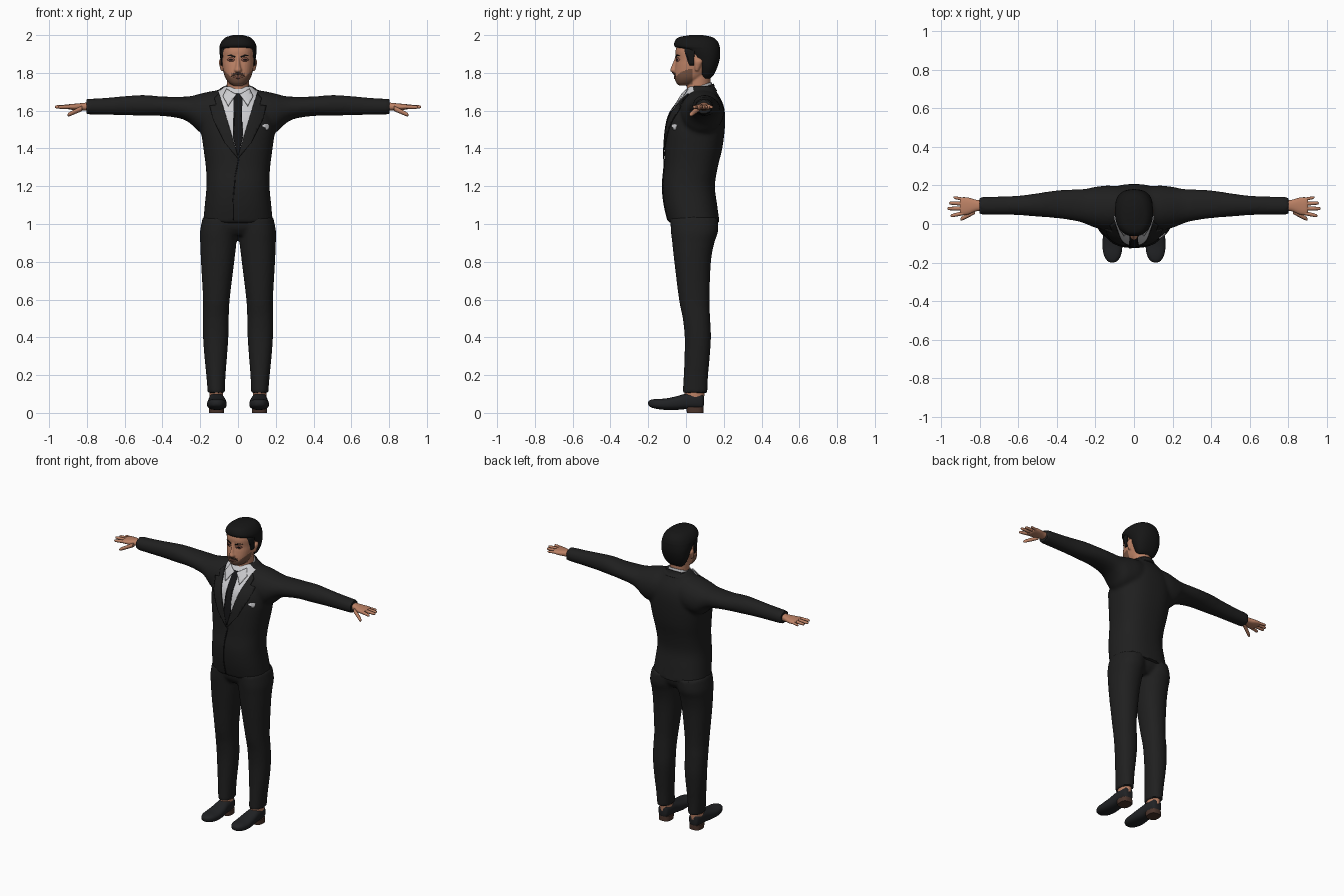
import bpy, bmesh, math
from mathutils import Vector
from mathutils.bvhtree import BVHTree

if "Cube" in bpy.data.objects:
    bpy.data.objects.remove(bpy.data.objects["Cube"])


def material(name, *rgb):
    m = bpy.data.materials.new(name)
    m.diffuse_color = (*rgb, 1)
    m.use_nodes = True
    m.node_tree.nodes["Principled BSDF"].inputs["Base Color"].default_value = m.diffuse_color
    return m


SUIT = material("charcoal suit", .014, .014, .014)
TIE = material("black tie", .008, .008, .009)
SHIRT = material("white shirt", .6, .6, .62)
SKIN = material("skin", .50, .22, .13)
BEARD = material("brown stubble", .19, .09, .055)
LIP = material("dark skin", .27, .10, .07)
HAIR = material("black hair", .008, .008, .008)
SHOE = material("shoe leather", .015, .016, .018)
HEEL = material("brown heel", .07, .035, .025)


def add_object(name, bm, mat, mirror=False):
    bmesh.ops.recalc_face_normals(bm, faces=bm.faces)
    me = bpy.data.meshes.new(name)
    bm.to_mesh(me)
    bm.free()
    me.materials.append(mat)
    ob = bpy.data.objects.new(name, me)
    bpy.context.collection.objects.link(ob)
    if mirror:
        ob.modifiers.new("mirror", 'MIRROR').use_mirror_merge = False
    return ob


def loft(bm, axis, rows, power=2.0, n=32, sub=4, tilt=0, cap=True, flip=1):
    """Rows of (position, low, high, low, high) extents, smoothed into a closed tube."""
    pts = []
    for i in range(len(rows) - 1):
        p0, p1, p2, p3 = (rows[max(0, min(len(rows) - 1, i + k))] for k in (-1, 0, 1, 2))
        for s in range(sub):
            t = s / sub
            pts.append([b + .5 * t * (c - a + t * (2*a - 5*b + 4*c - d + t * (3*(b - c) + d - a)))
                        for a, b, c, d in zip(p0, p1, p2, p3)])
    pts.append(rows[-1])
    rings = []
    for t, a0, a1, b0, b1 in pts:
        ring = []
        for k in range(n):
            ang = 2 * math.pi * k / n
            c, s = math.cos(ang), math.sin(ang)
            a = (a0 + a1) / 2 + (a1 - a0) / 2 * math.copysign(abs(c) ** (2 / power), c)
            db = (b1 - b0) / 2 * math.copysign(abs(s) ** (2 / power), s)
            b, h = (b0 + b1) / 2 + db, t + tilt * db
            co = {'x': (h, a, b), 'y': (a, h, b), 'z': (a, b, h)}[axis]
            ring.append(bm.verts.new((co[0] * flip, co[1], co[2])))
        rings.append(ring)
    for r, q in zip(rings, rings[1:]):
        for k in range(n):
            bm.faces.new((r[k], r[k - 1], q[k - 1], q[k]))
    if cap:
        bm.faces.new(rings[0])
        bm.faces.new(rings[-1])


def sym(rows):
    return [(z, -w, w, lo, hi) for z, w, lo, hi in rows]


def fuse(ob, voxel, smooth):
    """Merge overlapping volumes into one soft skin; return its surface tree."""
    m = ob.modifiers.new("merge", 'REMESH')
    m.mode, m.voxel_size = 'VOXEL', voxel
    m = ob.modifiers.new("soften", 'SMOOTH')
    m.factor, m.iterations = .5, smooth
    dg = bpy.context.evaluated_depsgraph_get()
    mat = ob.data.materials[0]
    me = bpy.data.meshes.new_from_object(ob.evaluated_get(dg))
    ob.modifiers.clear()
    ob.data = me
    me.materials.clear()
    me.materials.append(mat)
    bm = bmesh.new()
    bm.from_mesh(me)
    tree = BVHTree.FromBMesh(bm)
    bm.free()
    return tree


def plate(name, outline, tree, mat, mirror=True, lift=.003, step=.015, side=False):
    """Thin patch of an outline, laid on a surface from the front or the side."""
    bm = bmesh.new()
    bm.faces.new([bm.verts.new((u, 0, v)) for u, v in outline])
    bmesh.ops.triangulate(bm, faces=bm.faces)
    for ax, no in ((0, (1, 0, 0)), (1, (0, 0, 1))):
        lo, hi = min(p[ax] for p in outline), max(p[ax] for p in outline)
        for k in range(1, int((hi - lo) / step) + 1):
            bmesh.ops.bisect_plane(bm, geom=bm.verts[:] + bm.edges[:] + bm.faces[:],
                                   plane_co=Vector(no) * (lo + k * step), plane_no=no)
    ray = Vector((-1, 0, 0)) if side else Vector((0, 1, 0))
    for v in bm.verts:
        start = Vector((1, v.co.x, v.co.z)) if side else Vector((v.co.x, -1, v.co.z))
        hit = tree.ray_cast(start, ray)[0] or tree.find_nearest(start + ray)[0]
        v.co = hit - ray * lift
    ob = add_object(name, bm, mat, mirror)
    m = ob.modifiers.new("thickness", 'SOLIDIFY')
    m.thickness, m.offset = .006, 0
    return ob


# Jacket: torso and both sleeves fused
bm = bmesh.new()
loft(bm, 'z', sym([(1.005, .185, -.092, .178), (1.1, .176, -.115, .165), (1.2, .167, -.125, .153),
                   (1.3, .170, -.116, .168), (1.4, .183, -.112, .192), (1.5, .195, -.104, .205),
                   (1.58, .185, -.085, .207), (1.64, .16, -.045, .195), (1.69, .12, -.012, .168),
                   (1.73, .08, .015, .145)]), 2.4, 48)
for f in (1, -1):
    loft(bm, 'x', [(.05, -.01, .19, 1.49, 1.71), (.13, -.03, .2, 1.48, 1.705), (.2, -.02, .193, 1.485, 1.69),
                   (.25, 0, .183, 1.53, 1.677), (.3, .015, .18, 1.557, 1.674), (.4, .03, .175, 1.572, 1.675),
                   (.5, .038, .16, 1.573, 1.683), (.6, .046, .147, 1.576, 1.677), (.7, .048, .143, 1.578, 1.668),
                   (.803, .048, .142, 1.58, 1.662)], 2.1, flip=f)
jacket = add_object("jacket", bm, SUIT)
chest = fuse(jacket, .011, 5)

# Shirt opening: cut the V edges into the jacket and recolour the inside
bm = bmesh.new()
bm.from_mesh(jacket.data)
for s in (1, -1):
    bmesh.ops.bisect_plane(bm, geom=bm.verts[:] + bm.edges[:] + bm.faces[:],
                           plane_co=(0, 0, 1.36), plane_no=(s, 0, -.3))
jacket.data.materials.append(SHIRT)
for f in bm.faces:
    c = f.calc_center_median()
    f.material_index = int(abs(c.x) < .3 * (c.z - 1.36) and c.y < .04)
bm.to_mesh(jacket.data)
bm.free()

# Lapels, front edge, tie, collar wings, pocket square
plate("lapel", [(.0, 1.345), (.0, 1.36), (.09, 1.66), (.1, 1.69), (.125, 1.665), (.115, 1.63), (.15, 1.625),
                (.13, 1.55), (.07, 1.43)], chest, SUIT, lift=.005)
plate("front_edge", [(.0, 1.345), (-.018, 1.25), (-.028, 1.13), (-.025, 1.02), (-.02, 1.02), (-.022, 1.13),
                     (-.012, 1.25), (.006, 1.345)], chest, TIE, False, .001)
half = [(.02, 1.69), (.012, 1.65), (.024, 1.45), (.003, 1.365)]
plate("tie", half + [(-x, z) for x, z in reversed(half)], chest, TIE, False, .006)
plate("collar_wing", [(.01, 1.685), (.06, 1.715), (.08, 1.675), (.052, 1.625)], chest, SHIRT, lift=.008)
plate("pocket_square", [(.128, 1.525), (.145, 1.53), (.163, 1.526), (.16, 1.5), (.147, 1.497), (.145, 1.51),
                        (.13, 1.513)], chest, SHIRT, False)

# Collars around the neck
bm = bmesh.new()
loft(bm, 'z', sym([(1.675, .086, -.01, .145), (1.70, .074, -.006, .14), (1.728, .066, 0, .135)]),
     tilt=.36, cap=False)
ob = add_object("shirt_collar", bm, SHIRT)
ob.modifiers.new("thickness", 'SOLIDIFY').thickness = .006
bm = bmesh.new()
loft(bm, 'z', sym([(1.675, .11, -.012, .165), (1.695, .092, -.01, .153), (1.715, .08, -.008, .148)]),
     tilt=.36, cap=False)
bmesh.ops.delete(bm, geom=[f for f in bm.faces if f.calc_center_median().y < .02], context='FACES')
ob = add_object("jacket_collar", bm, SUIT)
ob.modifiers.new("thickness", 'SOLIDIFY').thickness = .006

# Trousers: hips and both legs fused
bm = bmesh.new()
loft(bm, 'z', sym([(.94, .1, -.045, .125), (.98, .16, -.075, .155), (1.04, .18, -.085, .165)]), 2.3)
for f in (1, -1):
    loft(bm, 'z', [(.105, .07, .16, -.018, .113), (.2, .066, .168, -.012, .117), (.3, .058, .178, -.008, .126),
                   (.4, .051, .185, -.007, .132), (.5, .049, .187, -.017, .128), (.6, .044, .185, -.037, .124),
                   (.8, .02, .196, -.062, .132), (.9, .008, .2, -.073, .15), (.96, .002, .201, -.08, .17),
                   (1.03, -.01, .188, -.083, .17)], 2.15, flip=f)
fuse(add_object("trousers", bm, SUIT), .01, 3)

# Ankles, shoes, heels
bm = bmesh.new()
loft(bm, 'z', [(.07, .078, .15, -.008, .095), (.13, .08, .15, -.008, .1)])
add_object("ankle", bm, SKIN, True)
bm = bmesh.new()
loft(bm, 'y', [(-.2, .105, .122, .044, .058), (-.19, .085, .14, .032, .068), (-.16, .067, .157, .022, .074),
               (-.11, .06, .164, .016, .076), (-.05, .062, .16, .016, .088), (0, .07, .156, .02, .102),
               (.05, .074, .153, .02, .106), (.085, .082, .146, .022, .103), (.094, .1, .13, .04, .09)], 2.5)
add_object("shoe", bm, SHOE, True)
bm = bmesh.new()
loft(bm, 'z', [(0, .074, .154, .005, .092), (.032, .074, .154, .0, .092)], 2.8, sub=1)
add_object("heel", bm, HEEL, True)

# Hands: palm, four fingers, thumb
bm = bmesh.new()
loft(bm, 'x', [(.77, .07, .12, 1.6, 1.645), (.82, .066, .126, 1.602, 1.641), (.86, .05, .137, 1.603, 1.637),
               (.895, .046, .138, 1.607, 1.634), (.905, .06, .125, 1.614, 1.628)], 2.4)
for p, q, r in (((.885, .057, 1.621), (.952, .042, 1.618), .011), ((.885, .081, 1.622), (.97, .08, 1.62), .011),
                ((.885, .105, 1.622), (.96, .109, 1.619), .0105), ((.88, .127, 1.62), (.937, .138, 1.617), .009),
                ((.825, .066, 1.612), (.902, .024, 1.577), .014)):
    rows = []
    for t, k in ((0, 1), (.5, .9), (.9, .75), (1, .3)):
        x, y, z = Vector(p).lerp(Vector(q), t)
        rows.append((x, y - r * k, y + r * k, z - r * k, z + r * k))
    loft(bm, 'x', rows, n=12, sub=3)
add_object("hand", bm, SKIN, True)

# Head: skull, nose, neck and ears fused, stubble coloured by rule
bm = bmesh.new()
loft(bm, 'z', sym([(1.733, .025, -.035, .02), (1.745, .045, -.05, .05), (1.77, .065, -.06, .09),
                   (1.8, .076, -.062, .12), (1.84, .084, -.057, .15), (1.87, .086, -.052, .16),
                   (1.92, .086, -.055, .16), (1.96, .072, -.035, .14), (1.985, .03, .02, .1)]), 2.3)
loft(bm, 'z', sym([(1.797, .01, -.065, -.03), (1.812, .021, -.084, -.03), (1.835, .014, -.077, -.03),
                   (1.87, .01, -.063, -.03), (1.895, .012, -.056, -.03)]), n=16)
loft(bm, 'z', sym([(1.64, .07, .0, .13), (1.7, .06, .003, .128), (1.8, .06, .01, .13)]))
for f in (1, -1):
    loft(bm, 'z', [(1.81, .075, .09, .05, .065), (1.83, .075, .096, .045, .075), (1.86, .075, .102, .045, .088),
                   (1.875, .075, .094, .055, .08)], n=16, flip=f)
head = add_object("head", bm, SKIN)
face = fuse(head, .0045, 3)
head.data.materials.append(BEARD)
for p in head.data.polygons:
    c = p.center
    top = 1.80 if abs(c.x) < .035 else 1.775 + 1.0 * (abs(c.x) - .035)
    p.material_index = int(1.738 < c.z < top and c.y < .035 and c.y > -.068)

# Facial features
plate("eye_lid", [(.016, 1.868), (.025, 1.88), (.045, 1.881), (.056, 1.87), (.045, 1.86), (.027, 1.86)],
      face, LIP, lift=-.001)
plate("eye", [(.026, 1.869), (.036, 1.875), (.046, 1.869), (.036, 1.864)], face, HAIR, lift=0)
plate("eyebrow", [(.014, 1.887), (.04, 1.898), (.062, 1.889), (.04, 1.89), (.015, 1.881)], face, HAIR, lift=0)
plate("moustache", [(0, 1.802), (.022, 1.799), (.037, 1.78), (.02, 1.787), (0, 1.79)], face, HEEL, lift=0)
plate("lips", [(0, 1.783), (.024, 1.777), (0, 1.768)], face, LIP, lift=0)
plate("sideburn", [(-.01, 1.93), (.045, 1.93), (.042, 1.84), (.018, 1.84), (.01, 1.88)], face, HAIR, side=True)

# Hair
bm = bmesh.new()
loft(bm, 'z', sym([(1.77, .05, .09, .128), (1.79, .068, .07, .147), (1.83, .085, .055, .166),
                   (1.87, .093, .03, .178), (1.9, .097, .005, .181), (1.925, .098, -.03, .18),
                   (1.94, .098, -.06, .178), (1.965, .088, -.06, .168), (1.988, .065, -.04, .142),
                   (2.0, .025, .02, .09)]), 2.3, 40)
add_object("hair", bm, HAIR)

for ob in bpy.context.collection.objects:
    ob.select_set(True)
    bpy.context.view_layer.objects.active = ob
bpy.ops.object.shade_smooth_by_angle(angle=math.radians(40))
